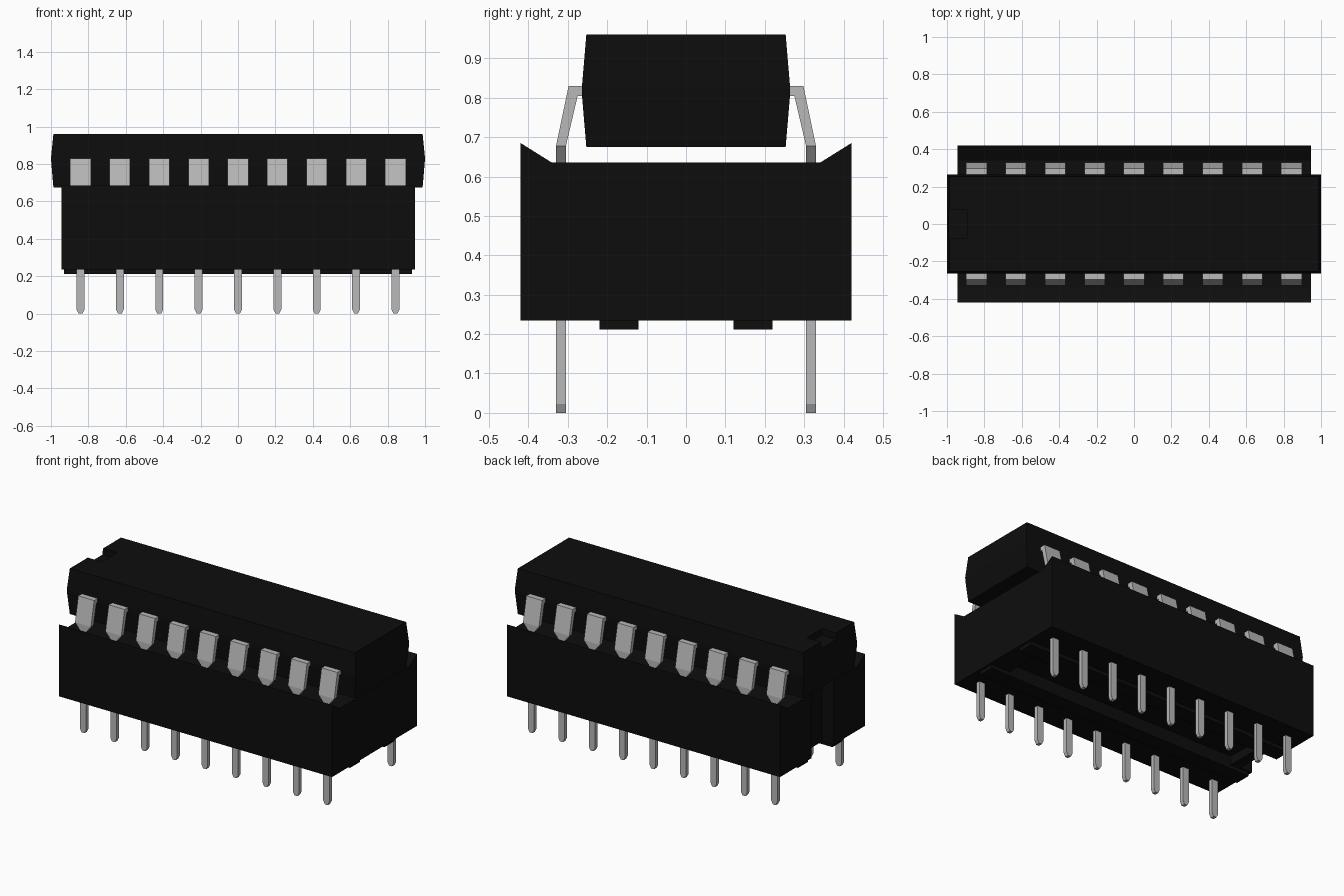
import bpy
import bmesh
from mathutils import Vector

cube = bpy.data.objects.get("Cube")
if cube:
    bpy.data.objects.remove(cube, do_unlink=True)


def material(name, value):
    mat = bpy.data.materials.new(name)
    mat.use_nodes = True
    color = (value, value, value, 1)
    mat.diffuse_color = color
    mat.node_tree.nodes["Principled BSDF"].inputs["Base Color"].default_value = color
    return mat


black = material("black plastic", 0.004)
metal = material("grey metal", 0.48)


def add_object(name, bm, mat):
    bmesh.ops.recalc_face_normals(bm, faces=bm.faces)
    mesh = bpy.data.meshes.new(name)
    bm.to_mesh(mesh)
    bm.free()
    mesh.materials.append(mat)
    obj = bpy.data.objects.new(name, mesh)
    bpy.context.collection.objects.link(obj)
    return obj


def loft(name, rings, mat):
    """Join rings of equal point count and cap both ends."""
    bm = bmesh.new()
    loops = [[bm.verts.new(p) for p in ring] for ring in rings]
    n = len(loops[0])
    for a, b in zip(loops, loops[1:]):
        for i in range(n):
            j = (i + 1) % n
            bm.faces.new((a[i], a[j], b[j], b[i]))
    bm.faces.new(loops[0])
    bm.faces.new(loops[-1])
    return add_object(name, bm, mat)


def rect(hx, hy, z):
    return [(-hx, -hy, z), (hx, -hy, z), (hx, hy, z), (-hx, hy, z)]


def box(name, lo, hi, mat):
    return loft(name, [[(x, y, z) for x, y in ((lo[0], lo[1]), (hi[0], lo[1]),
                                               (hi[0], hi[1]), (lo[0], hi[1]))]
                       for z in (lo[2], hi[2])], mat)


def cut(target, lo, hi):
    cutter = box("cutter", lo, hi, black)
    cutter.hide_render = True
    mod = target.modifiers.new("cut", 'BOOLEAN')
    mod.operation = 'DIFFERENCE'
    mod.solver = 'EXACT'
    mod.object = cutter
    bpy.context.view_layer.objects.active = target
    bpy.ops.object.modifier_apply(modifier=mod.name)
    bpy.data.objects.remove(cutter, do_unlink=True)


# Chip body with drafted sides and an end notch
chip = loft("chip_body", [rect(0.987, 0.253, 0.675), rect(0.998, 0.264, 0.805),
                          rect(1.0, 0.264, 0.83), rect(0.987, 0.253, 0.96)], black)
cut(chip, (-1.1, -0.075, 0.92), (-0.89, 0.075, 1.1))

# Socket body with raised long lips, an end channel and a shallow underside recess
profile = [(-0.42, 0.235), (0.42, 0.235), (0.42, 0.685), (0.34, 0.635),
           (-0.34, 0.635), (-0.42, 0.685)]
socket = loft("socket_body", [[(x, y, z) for y, z in profile] for x in (-0.945, 0.945)], black)
cut(socket, (-1.1, -0.11, 0.1), (-0.865, 0.11, 0.8))
cut(socket, (-0.80, -0.12, 0.1), (0.80, 0.12, 0.29))

# Standoff ribs under the socket
for side, label in ((-1, "front"), (1, "back")):
    y0, y1 = sorted((side * 0.12, side * 0.22))
    box(f"{label}_rib", (-0.93, y0, 0.212), (0.93, y1, 0.24), black)


def leg(name, x, side):
    """Bent shoulder that narrows into a straight pin with a chamfered tip."""
    # half width, outer (y, z), inner (y, z)
    sections = [(0.055, (0.25, 0.83), (0.25, 0.805)),
                (0.055, (0.298, 0.83), (0.275, 0.805)),
                (0.055, (0.33, 0.677), (0.305, 0.677)),
                (0.021, (0.33, 0.635), (0.305, 0.635)),
                (0.021, (0.33, 0.022), (0.305, 0.022)),
                (0.010, (0.33, 0.0), (0.305, 0.0))]
    rings = []
    for w, (yo, zo), (yi, zi) in sections:
        rings.append([(x - w, side * yo, zo), (x + w, side * yo, zo),
                      (x + w, side * yi, zi), (x - w, side * yi, zi)])
    loft(name, rings, metal)


# Two rows of nine legs
for side, label in ((-1, "front"), (1, "back")):
    for i in range(9):
        leg(f"{label}_leg_{i + 1}", (i - 4) * 0.2105, side)
